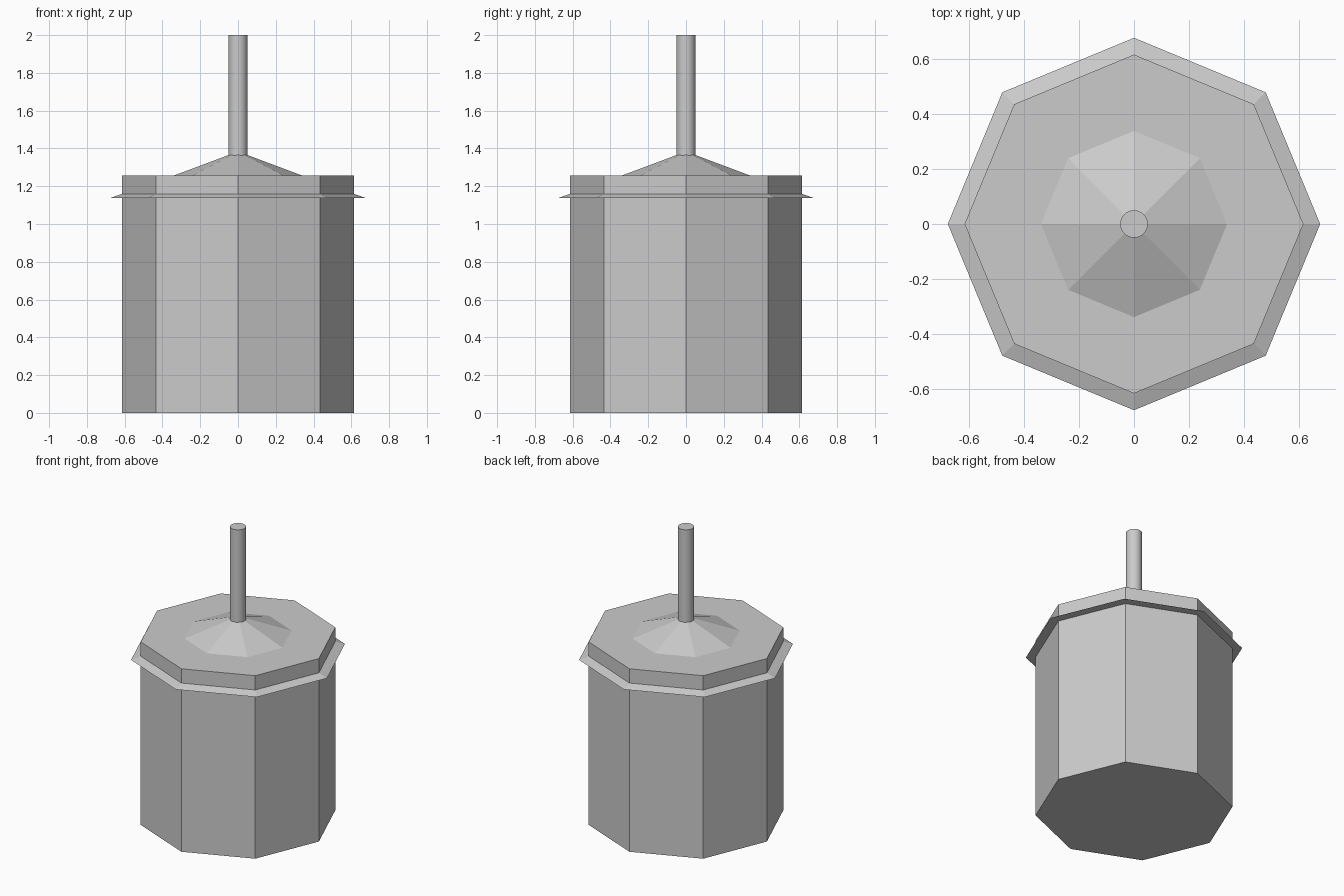
import bpy
import bmesh
import math
from mathutils import Matrix

if "Cube" in bpy.data.objects:
    bpy.data.objects.remove(bpy.data.objects["Cube"])


def frustum(name, sides, r_low, r_high, z_low, z_high, smooth=False):
    """Closed prism or tapered ring of faces with a corner on the +x axis."""
    bm = bmesh.new()
    rings = []
    for r, z in ((r_low, z_low), (r_high, z_high)):
        rings.append([bm.verts.new((r * math.cos(2 * math.pi * i / sides),
                                    r * math.sin(2 * math.pi * i / sides), z))
                      for i in range(sides)])
    low, high = rings
    bm.faces.new(low[::-1])
    bm.faces.new(high)
    for i in range(sides):
        j = (i + 1) % sides
        side = bm.faces.new((low[i], low[j], high[j], high[i]))
        side.smooth = smooth
    # keep the cap rims crisp on smooth parts
    for e in bm.edges:
        e.smooth = not any(len(f.verts) > 4 for f in e.link_faces)
    mesh = bpy.data.meshes.new(name)
    bm.to_mesh(mesh)
    bm.free()
    obj = bpy.data.objects.new(name, mesh)
    bpy.context.collection.objects.link(obj)
    return obj


# octagonal drum
frustum("body", 8, 0.615, 0.615, 0.0, 1.257)
# thin sloped lip around the drum
frustum("rim_flange", 8, 0.676, 0.612, 1.138, 1.16)
# low faceted cone on the lid
frustum("lid_cone", 8, 0.338, 0.045, 1.257, 1.367)
# round handle rod
frustum("handle_rod", 24, 0.05, 0.05, 1.34, 2.0, smooth=True)
